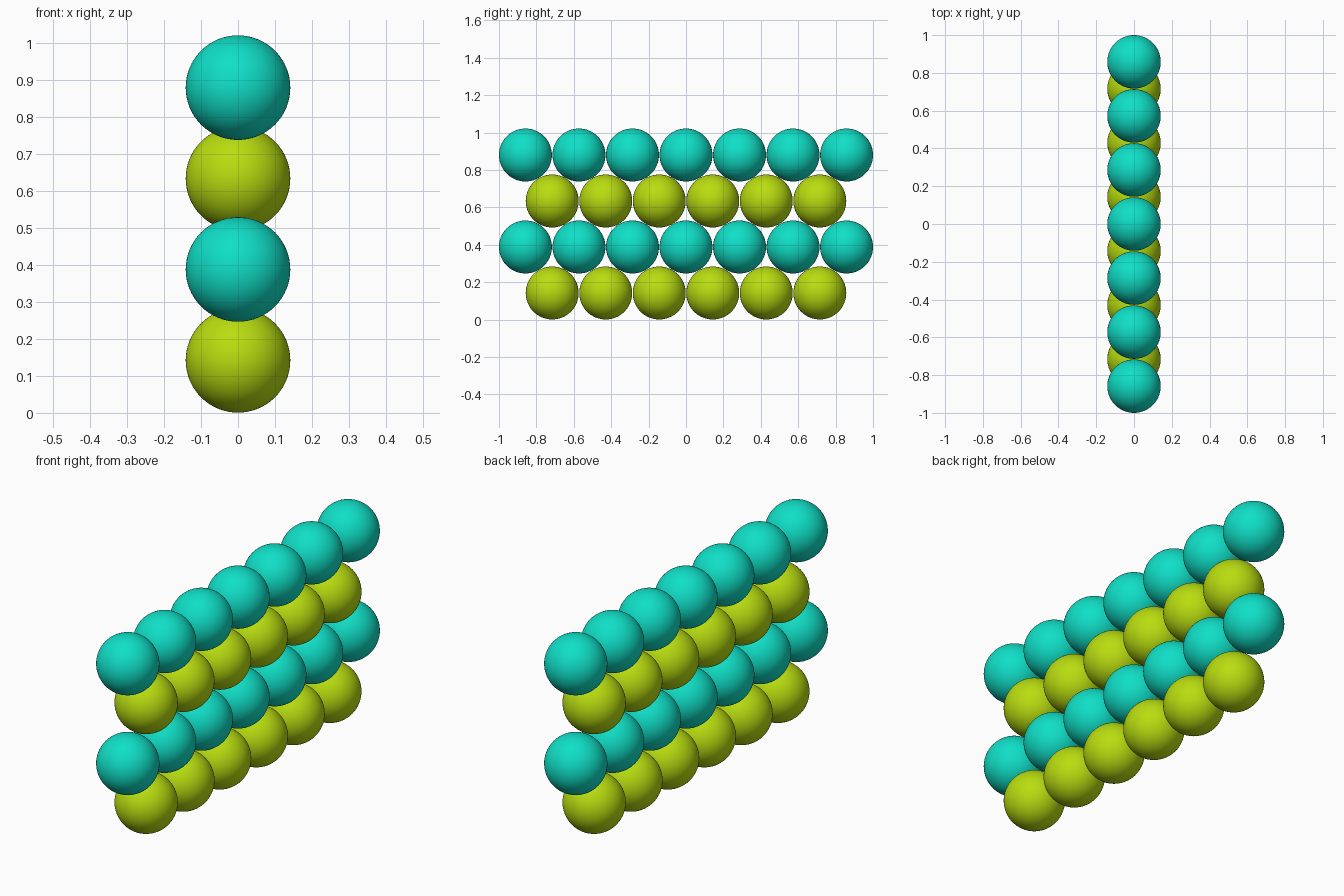
import bpy, bmesh

if "Cube" in bpy.data.objects:
    bpy.data.objects.remove(bpy.data.objects["Cube"])

RADIUS = 0.1415
PITCH = (1 - RADIUS) / 3     # spacing along a row
ROW_RISE = 0.2459            # height between rows
BASE_Z = 0.1422


def make_ball_mesh(name, color):
    mat = bpy.data.materials.new(name)
    mat.diffuse_color = color
    mat.use_nodes = True
    mat.node_tree.nodes["Principled BSDF"].inputs["Base Color"].default_value = mat.diffuse_color
    bm = bmesh.new()
    bmesh.ops.create_uvsphere(bm, u_segments=64, v_segments=32, radius=RADIUS)
    for f in bm.faces:
        f.smooth = True
    mesh = bpy.data.meshes.new(name)
    bm.to_mesh(mesh)
    bm.free()
    mesh.materials.append(mat)
    return mesh


lime = make_ball_mesh("lime_ball", (0.48, 0.72, 0.005, 1))
teal = make_ball_mesh("teal_ball", (0.005, 0.74, 0.57, 1))

# Staggered rows: six lime balls alternating with seven teal balls
for row in range(4):
    mesh, count = (lime, 6) if row % 2 == 0 else (teal, 7)
    for i in range(count):
        ball = bpy.data.objects.new(f"{mesh.name}_row{row + 1}_{i + 1}", mesh)
        ball.location = (0, (i - (count - 1) / 2) * PITCH, BASE_Z + row * ROW_RISE)
        bpy.context.collection.objects.link(ball)
